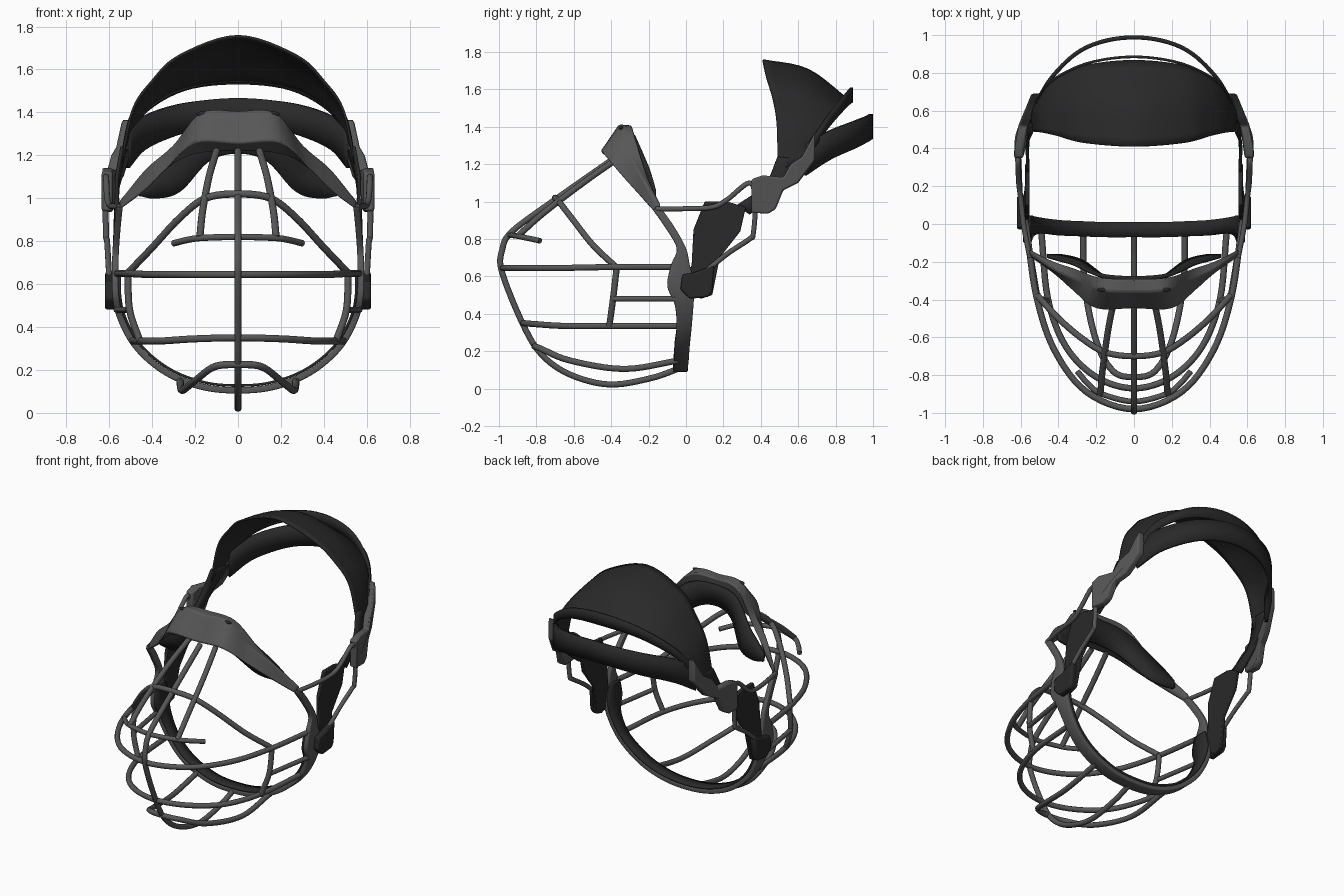
import bpy, bmesh, math
from mathutils import Vector

if "Cube" in bpy.data.objects:
    bpy.data.objects.remove(bpy.data.objects["Cube"])


def material(name, v):
    m = bpy.data.materials.new(name)
    m.diffuse_color = (v, v, v, 1)
    m.use_nodes = True
    m.node_tree.nodes["Principled BSDF"].inputs["Base Color"].default_value = m.diffuse_color
    return m


GREY = material("cage grey", 0.095)
BLACK = material("padding black", 0.022)


def spline(pts, n=6):
    """Smooth curve through the points."""
    p = [Vector(q) for q in pts]
    p = [2 * p[0] - p[1]] + p + [2 * p[-1] - p[-2]]
    out = []
    for i in range(1, len(p) - 2):
        a, b, c, d = p[i - 1:i + 3]
        for k in range(n):
            t = k / n
            out.append(0.5 * (2 * b + (c - a) * t + (2 * a - 5 * b + 4 * c - d) * t * t
                              + (3 * b - a - 3 * c + d) * t ** 3))
    return out + [p[-2]]


def mirrored(half):
    """Half path starting at x=0 turned into a full left-right path."""
    return [(-x, y, z) for x, y, z in reversed(half[1:])] + list(half)


def finish(ob, mat, mirror=False, thick=0, bevel=0):
    ob.data.materials.clear()
    ob.data.materials.append(mat)
    if mirror:
        ob.modifiers.new("mirror", 'MIRROR').use_mirror_merge = False
    if thick:
        s = ob.modifiers.new("thickness", 'SOLIDIFY')
        s.thickness, s.offset = thick, 0
    if bevel:
        b = ob.modifiers.new("bevel", 'BEVEL')
        b.width, b.segments, b.limit_method = bevel, 2, 'ANGLE'
    bpy.ops.object.select_all(action='DESELECT')
    bpy.context.view_layer.objects.active = ob
    ob.select_set(True)
    bpy.ops.object.shade_smooth_by_angle(angle=math.radians(40))


def mesh_object(name, bm):
    bmesh.ops.recalc_face_normals(bm, faces=bm.faces)
    me = bpy.data.meshes.new(name)
    bm.to_mesh(me)
    bm.free()
    ob = bpy.data.objects.new(name, me)
    bpy.context.collection.objects.link(ob)
    return ob


def rod(name, pts, full=False, mirror=False, r=0.017, smooth=True):
    cu = bpy.data.curves.new(name, 'CURVE')
    cu.dimensions, cu.bevel_depth, cu.bevel_resolution, cu.use_fill_caps = '3D', r, 3, True
    pts = mirrored(pts) if full else pts
    path = spline(pts) if smooth else [Vector(p) for p in pts]
    s = cu.splines.new('POLY')
    s.points.add(len(path) - 1)
    for q, p in zip(s.points, path):
        q.co = (*p, 1)
    ob = bpy.data.objects.new(name, cu)
    bpy.context.collection.objects.link(ob)
    bpy.ops.object.select_all(action='DESELECT')
    bpy.context.view_layer.objects.active = ob
    ob.select_set(True)
    bpy.ops.object.convert(target='MESH')
    finish(bpy.context.object, GREY, mirror)


def sheet(name, edges, mat, thick=0, full=True, tube=False, bevel=0):
    """Surface lofted through edge curves; a tube closes round and is capped."""
    curves = [spline(mirrored(e) if full else e) for e in edges]
    rows = []
    for col in zip(*curves):
        rows.append(list(col) if tube else spline(col, 5 if len(col) > 2 else 2))
    bm = bmesh.new()
    grid = [[bm.verts.new(p) for p in row] for row in rows]
    m = len(grid[0])
    for a, b in zip(grid, grid[1:]):
        for j in range(m if tube else m - 1):
            k = (j + 1) % m
            bm.faces.new((a[j], a[k], b[k], b[j]))
    if tube:
        bm.faces.new(grid[0])
        bm.faces.new(grid[-1])
    finish(mesh_object(name, bm), mat, not full, thick, bevel)


def plate(name, outline, xfun, thick, mat, bevel=0.01):
    """Side plate from a (y, z) outline, mirrored to both sides."""
    bm = bmesh.new()
    inner, outer = [[bm.verts.new((xfun(y, z) + s * thick / 2, y, z)) for y, z in outline]
                    for s in (-1, 1)]
    bm.faces.new(inner)
    bm.faces.new(outer)
    for i in range(len(outline)):
        j = (i + 1) % len(outline)
        bm.faces.new((inner[i], inner[j], outer[j], outer[i]))
    finish(mesh_object(name, bm), mat, True, 0, bevel)


# cage bars
rod("centre_bar", [(0, -.40, 1.22), (0, -.70, 1.01), (0, -.93, .84), (0, -.983, .74), (0, -.983, .62),
                   (0, -.87, .34), (0, -.77, .18), (0, -.62, .075), (0, -.41, .022), (0, -.19, .055),
                   (0, -.03, .11)])
rod("eye_bar", [(0, -.98, .645), (.25, -.89, .645), (.42, -.67, .645), (.515, -.39, .65), (.565, -.06, .65)], True)
rod("mouth_bar", [(0, -.87, .35), (.2, -.81, .345), (.36, -.65, .335), (.455, -.4, .335), (.49, -.05, .335)], True)
rod("chin_bar", [(0, -.81, .225), (.11, -.78, .215), (.2, -.62, .15), (.26, -.33, .105), (.27, -.04, .15)], True)
rod("brow_bar", [(0, -.70, 1.02), (.15, -.68, 1.0), (.27, -.61, .91), (.40, -.50, .77), (.51, -.38, .655)], True)
rod("nose_bar", [(0, -.94, .82), (.17, -.90, .815), (.24, -.85, .805), (.30, -.78, .79)], True, r=.015)
rod("upper_bar", [(.10, -.38, 1.22), (.135, -.55, 1.1), (.165, -.76, .94), (.178, -.90, .815)], mirror=True)
rod("cheek_upright", [(.513, -.37, .65), (.505, -.39, .48), (.457, -.41, .335)], mirror=True)
rod("cheek_crossbar", [(.51, -.39, .48), (.565, -.06, .48)], mirror=True, r=.015)
rod("ear_wire", [(.555, -.16, .96), (.585, 0, .962), (.60, .14, .97), (.61, .22, 1.01), (.615, .34, 1.10),
                 (.617, .37, 1.0), (.615, .36, .83), (.61, .34, .80), (.605, .22, .72), (.60, .11, .63)],
    mirror=True, r=.014)

# rear rim of the cage and its inner lining, bottom centre first
front_edge = [(0, -.07, .105), (.15, -.07, .118), (.29, -.065, .165), (.40, -.06, .235), (.49, -.05, .33),
              (.55, -.06, .45), (.57, -.10, .55), (.572, -.08, .66), (.57, -.05, .75), (.562, -.11, .86),
              (.552, -.18, .96)]
back_ys = [.01, .01, .015, .02, .03, .04, .045, .02, .0, -.06, -.13]
back_edge = [(p[0], y, p[2]) for p, y in zip(front_edge, back_ys)]
sheet("cage_rim", [front_edge, back_edge], GREY, .03, bevel=.006)
lining = [[(x * .965, y, .6 + (z - .6) * .955) for x, y, z in e[:8]] for e in (front_edge, back_edge)]
sheet("rim_lining", lining, BLACK, .012)

# brow guard: four long edges lofted into a solid
sheet("brow_guard", [
    [(0, -.45, 1.255), (.20, -.45, 1.26), (.33, -.35, 1.14), (.43, -.26, 1.04), (.545, -.18, .95)],
    [(0, -.36, 1.405), (.17, -.35, 1.40), (.30, -.30, 1.25), (.43, -.24, 1.14), (.55, -.16, .99)],
    [(0, -.29, 1.405), (.18, -.28, 1.385), (.32, -.23, 1.22), (.44, -.19, 1.10), (.556, -.13, .98)],
    [(0, -.33, 1.22), (.21, -.33, 1.20), (.34, -.29, 1.13), (.44, -.21, 1.03), (.55, -.15, .95)],
], GREY, tube=True, bevel=.01)
sheet("brow_padding", [
    [(0, -.285, 1.36), (.18, -.27, 1.33), (.32, -.21, 1.19), (.39, -.19, 1.13), (.46, -.17, 1.06)],
    [(0, -.32, 1.21), (.14, -.29, 1.17), (.27, -.20, 1.03), (.38, -.17, 1.00), (.46, -.17, 1.01)],
], BLACK, .02)
# strap slots on the brow guard
for s in (-1, 1):
    bpy.ops.mesh.primitive_uv_sphere_add(segments=12, ring_count=8, radius=.02, location=(s * .16, -.348, 1.393))
    slot = bpy.context.object
    slot.name, slot.scale = "brow_slot", (1.7, .6, .6)
    finish(slot, BLACK)

# crown panel and the straps behind the head
sheet("crown_panel", [
    [(0, .41, 1.755), (.27, .43, 1.665), (.40, .465, 1.545), (.49, .485, 1.41), (.545, .49, 1.16)],
    [(0, .65, 1.705), (.27, .65, 1.62), (.41, .635, 1.50), (.50, .60, 1.37), (.54, .57, 1.20)],
    [(0, .865, 1.545), (.25, .84, 1.51), (.39, .785, 1.44), (.47, .72, 1.36), (.525, .65, 1.24)],
], BLACK, .012)
sheet("crown_strip", [
    [(0, .885, 1.61), (.25, .85, 1.57), (.44, .755, 1.45), (.515, .66, 1.32)],
    [(0, .885, 1.53), (.25, .85, 1.50), (.44, .755, 1.39), (.515, .66, 1.25)],
], BLACK, .014)
sheet("rear_strap", [
    [(0, .988, 1.467), (.17, .965, 1.455), (.31, .90, 1.43), (.44, .77, 1.38), (.515, .64, 1.31)],
    [(0, .988, 1.335), (.17, .965, 1.32), (.31, .90, 1.285), (.44, .77, 1.225), (.515, .64, 1.14)],
], BLACK, .022)
sheet("side_strap", [
    [(.54, .49, 1.24), (.565, .42, 1.09), (.56, .27, .98)],
    [(.515, .66, 1.22), (.555, .52, 1.08), (.565, .34, .93)],
], BLACK, .016, full=False)

# side connectors, ear pads and buckles
plate("side_connector", [(.35, 1.12), (.41, 1.14), (.52, 1.13), (.56, 1.20), (.62, 1.24), (.69, 1.37),
                         (.69, 1.22), (.60, 1.10), (.52, 1.06), (.48, .96), (.44, .935), (.35, .94)],
      lambda y, z: .61 if y < .46 else .61 - (y - .46) * .4, .05, GREY)
plate("ear_pad", [(.10, 1.0), (.22, 1.0), (.32, .97), (.29, .84), (.18, .70), (.14, .50), (.08, .48),
                  (-.02, .54), (.03, .66), (.04, .85)],
      lambda y, z: .565 + max(0, .75 - z) * .06, .022, BLACK, .005)
plate("buckle", [(-.02, .61), (.04, .62), (.15, .66), (.14, .52), (.12, .49), (.02, .48), (-.03, .53)],
      lambda y, z: .597, .045, BLACK)
